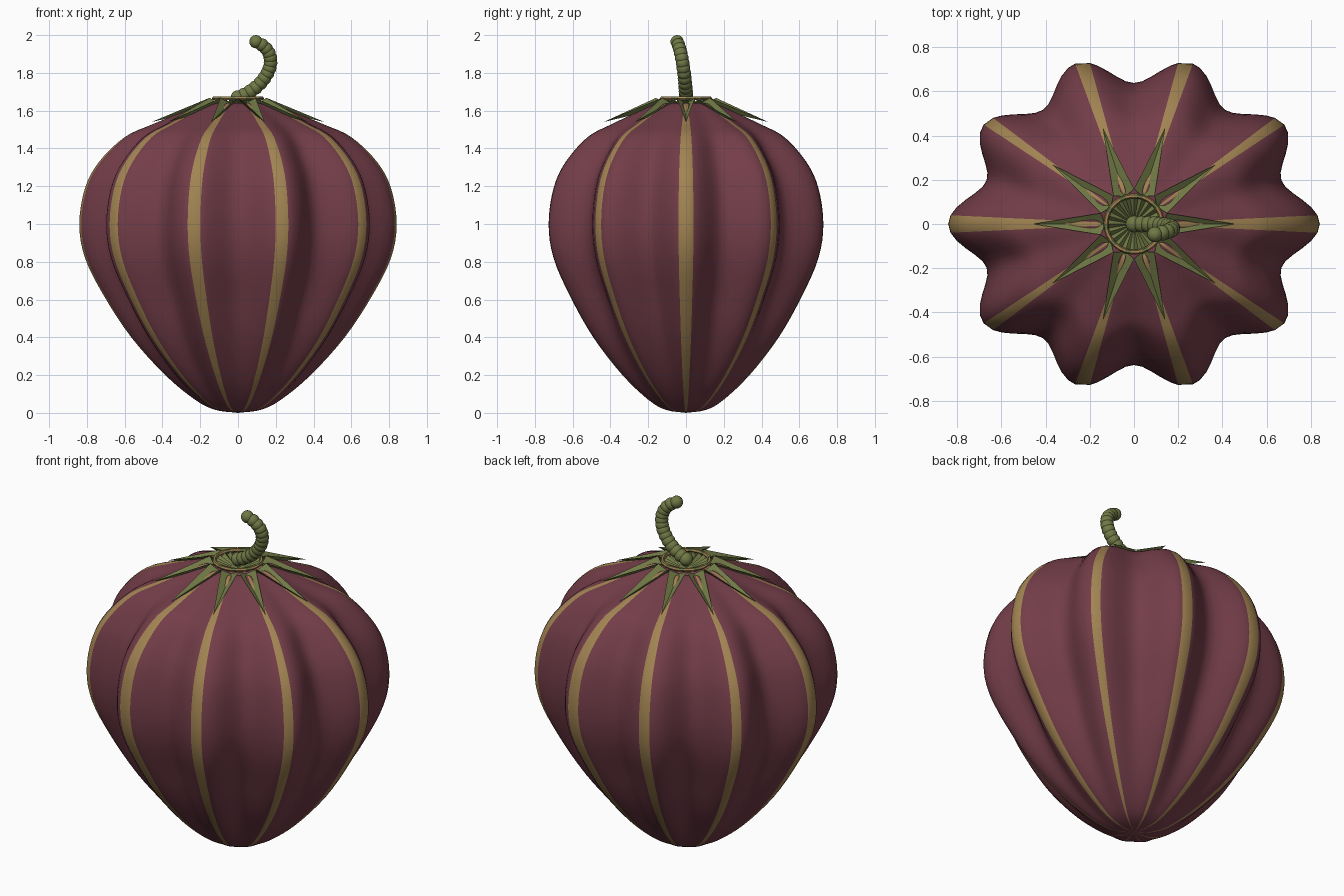
import bpy, bmesh, math
from mathutils import Vector

if "Cube" in bpy.data.objects:
    bpy.data.objects.remove(bpy.data.objects["Cube"], do_unlink=True)


def material(name, colour):
    m = bpy.data.materials.new(name)
    m.use_nodes = True
    m.diffuse_color = (*colour, 1)
    m.node_tree.nodes["Principled BSDF"].inputs["Base Color"].default_value = (*colour, 1)
    return m


plum = material("plum", (0.172, 0.047, 0.066))
gold = material("gold", (0.36, 0.23, 0.085))
olive = material("olive", (0.16, 0.19, 0.06))


def finish(name, bm, mats, smooth=False):
    bmesh.ops.recalc_face_normals(bm, faces=bm.faces)
    for f in bm.faces:
        f.smooth = smooth
    mesh = bpy.data.meshes.new(name)
    bm.to_mesh(mesh)
    bm.free()
    for m in mats:
        mesh.materials.append(m)
    obj = bpy.data.objects.new(name, mesh)
    bpy.context.collection.objects.link(obj)


def polar(r, angle, z):
    return Vector((r * math.cos(angle), r * math.sin(angle), z))


def smooth_path(points, steps):
    """Catmull-Rom curve through the points."""
    p = [Vector(q) for q in points]
    p = [2 * p[0] - p[1]] + p + [2 * p[-1] - p[-2]]
    out = []
    for a, b, c, d in zip(p, p[1:], p[2:], p[3:]):
        for i in range(steps):
            t = i / steps
            out.append(0.5 * (2 * b + (c - a) * t + (2 * a - 5 * b + 4 * c - d) * t * t
                              + (3 * b - a - 3 * c + d) * t ** 3))
    return out + [p[-2]]


# Lobed body: ten ribs that fade towards the poles, gold stripes on the crests
LOBES = 10
STRIPES = [(0, 3), (36, 39.6), (71.5, 76)]  # degrees, mirrored into each quadrant
quarter = {a for a in range(0, 91, 3) if a not in (39, 72, 75)} | {a for s in STRIPES for a in s}
columns = sorted({b % 360 for a in quarter for b in (a, 180 - a, 180 + a, 360 - a)})
SEGS = len(columns)
profile = smooth_path([(0, 0), (0.12, 0.016), (0.225, 0.068), (0.385, 0.2), (0.565, 0.4),
                       (0.71, 0.62), (0.81, 0.82), (0.84, 1.0), (0.81, 1.19),
                       (0.735, 1.33), (0.60, 1.46), (0.455, 1.527), (0.30, 1.59),
                       (0.17, 1.64), (0.10, 1.605), (0, 1.56)], 4)
bm = bmesh.new()
rings = []
for r, z in profile[1:-1]:
    depth = 0.083 * min(1, r / 0.7)
    ring = []
    for degrees in columns:
        a = math.radians(degrees)
        co = polar(r * (1 - depth * (1 - math.cos(LOBES * a))), a, z)
        co.y *= 0.91
        ring.append(bm.verts.new(co))
    rings.append(ring)
bottom = bm.verts.new((0, 0, profile[0].y))
top = bm.verts.new((0, 0, profile[-1].y))
for j in range(SEGS):
    k = (j + 1) % SEGS
    strip = [bm.faces.new((bottom, rings[0][k], rings[0][j])),
             bm.faces.new((top, rings[-1][j], rings[-1][k]))]
    for lo, hi in zip(rings, rings[1:]):
        strip.append(bm.faces.new((lo[j], lo[k], hi[k], hi[j])))
    middle = (columns[j] + (columns[k] or 360)) / 2 % 180
    middle = min(middle, 180 - middle)
    for f in strip:
        f.material_index = int(any(lo < middle < hi for lo, hi in STRIPES))
finish("body", bm, [plum, gold], True)

# Star of pointed, troughed leaves, one over each rib
bm = bmesh.new()
for i in range(LOBES):
    a = math.tau * i / LOBES
    spread = math.pi / LOBES
    left = bm.verts.new(polar(0.158, a + spread, 1.668))
    right = bm.verts.new(polar(0.158, a - spread, 1.668))
    crease = bm.verts.new(polar(0.13, a, 1.64))
    under = bm.verts.new(polar(0.13, a, 1.615))
    tip = bm.verts.new(polar(0.458, a, 1.54))
    for f in ((left, crease, tip), (crease, right, tip), (under, left, tip),
              (right, under, tip), (left, under, right, crease)):
        bm.faces.new(f)
finish("leaf_star", bm, [olive])

# Segmented collar ring
bm = bmesh.new()
COLLAR, SIDES = 30, 6
loops = [[bm.verts.new(polar(0.127 + 0.011 * math.cos(math.tau * s / SIDES),
                             math.tau * j / COLLAR,
                             1.665 + 0.011 * math.sin(math.tau * s / SIDES)))
          for s in range(SIDES)] for j in range(COLLAR)]
for j in range(COLLAR):
    here, after = loops[j], loops[(j + 1) % COLLAR]
    for s in range(SIDES):
        n = (s + 1) % SIDES
        f = bm.faces.new((here[s], after[s], after[n], here[n]))
        f.material_index = int(j % 3 == 0)
finish("collar", bm, [gold, olive])

# Pleated cup inside the collar
bm = bmesh.new()
centre = bm.verts.new((0, 0, 1.61))
rim = [bm.verts.new(polar(0.122, math.tau * j / 40, 1.665 - 0.02 * (j % 2)))
       for j in range(40)]
for j in range(40):
    bm.faces.new((centre, rim[j], rim[(j + 1) % 40]))
finish("cup", bm, [olive])

# Curled stem of overlapping beads
bm = bmesh.new()
ends = [Vector(p) for p in ((0, 0, 1.67), (0.15, 0, 1.72), (0.25, -0.016, 1.9), (0.095, -0.047, 1.965))]
BEADS = 14
for i in range(BEADS):
    t = i / (BEADS - 1)
    weights = ((1 - t) ** 3, 3 * t * (1 - t) ** 2, 3 * t * t * (1 - t), t ** 3)
    co = sum((w * p for w, p in zip(weights, ends)), Vector())
    ball = bmesh.ops.create_uvsphere(bm, u_segments=20, v_segments=12, radius=0.038 - 0.003 * t)
    bmesh.ops.translate(bm, verts=ball["verts"], vec=co)
finish("stem", bm, [olive], True)
